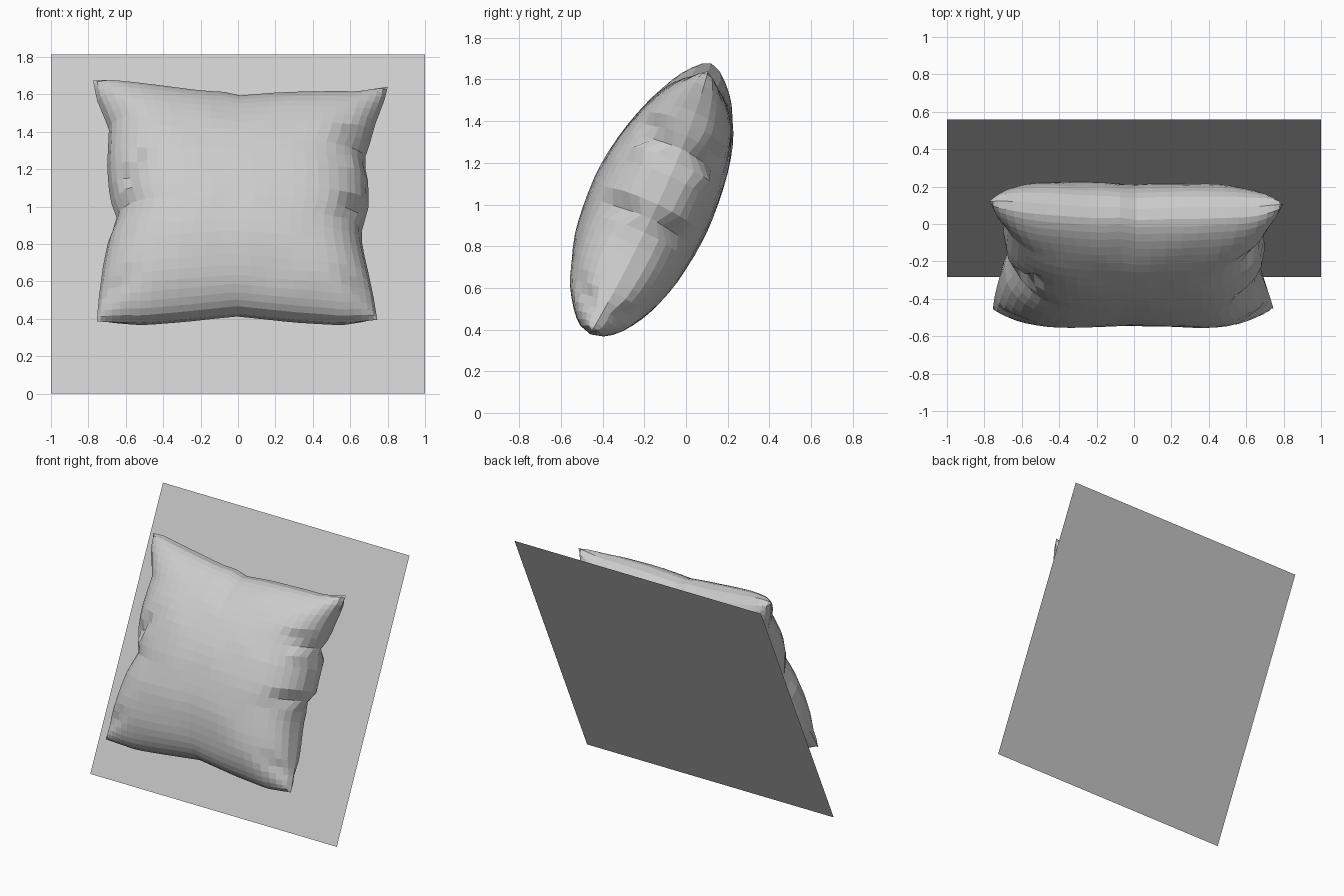
import bpy, bmesh, math
from mathutils import Vector, Matrix, noise

if "Cube" in bpy.data.objects:
    bpy.data.objects.remove(bpy.data.objects["Cube"])

TILT = Matrix.Rotation(math.radians(65.1), 4, 'X')
N = 26


def curve(points, x):
    """Piecewise-linear lookup."""
    if x <= points[0][0]:
        return points[0][1]
    for (x0, y0), (x1, y1) in zip(points, points[1:]):
        if x <= x1:
            return y0 + (y1 - y0) * (x - x0) / (x1 - x0)
    return points[-1][1]


def add_object(name, bm, matrix):
    bmesh.ops.recalc_face_normals(bm, faces=bm.faces)
    mesh = bpy.data.meshes.new(name)
    bm.to_mesh(mesh)
    bm.free()
    ob = bpy.data.objects.new(name, mesh)
    ob.matrix_world = matrix
    bpy.context.collection.objects.link(ob)
    return ob


# Seam outline: each side as offset against position along the side (-1..1)
LEFT = [(-1, -.755), (-.8, -.745), (-.5, -.72), (-.25, -.685), (-.16, -.64),
        (-.05, -.66), (.03, -.685), (.3, -.70), (.62, -.69), (.85, -.755), (1, -.775)]
RIGHT = [(-1, .745), (-.8, .725), (-.6, .70), (-.35, .665), (-.16, .66), (-.06, .70),
         (.25, .695), (.38, .67), (.48, .695), (.7, .735), (.9, .785), (1, .80)]
TOP = [(-1, .71), (-.9, .715), (-.65, .685), (-.26, .64), (-.1, .635), (-.03, .61),
       (.25, .63), (.65, .64), (.8, .64), (.9, .66), (1, .675)]
BOTTOM = [(-1, -.70), (-.67, -.71), (-.4, -.69), (0, -.655), (.4, -.69),
          (.75, -.71), (1, -.69)]

# Creases: u, v, angle, half length, half width, depth
CREASES = [(-.58, .09, 45, .12, .03, .06), (-.64, -.10, 10, .08, .03, .04),
           (.63, .30, 5, .09, .035, .07), (.63, .20, -20, .08, .03, -.03),
           (.62, -.10, 25, .10, .03, .06), (-.04, .54, 90, .12, .03, .03),
           (-.66, -.55, 40, .10, .04, .03), (.66, -.55, -30, .10, .04, .03)]


def crease_depth(u, v):
    total = 0
    for cu, cv, ang, length, width, depth in CREASES:
        c, s = math.cos(math.radians(ang)), math.sin(math.radians(ang))
        a, b = (u - cu) * c + (v - cv) * s, (v - cv) * c - (u - cu) * s
        total += depth * math.exp(-(a / length) ** 2 - (b / width) ** 2)
    return total


def cushion_point(i, j, side):
    # rows bunch up towards the seam, where the cloth curves most
    p, q = 2 * i / N - 1, 2 * j / N - 1
    s = math.sin(math.pi / 2 * p) * .75 + p * .25
    t = math.sin(math.pi / 2 * q) * .75 + q * .25
    l, r, b, k = curve(LEFT, t), curve(RIGHT, t), curve(BOTTOM, s), curve(TOP, s)
    u, v = l + (r - l) * (s + 1) / 2, b + (k - b) * (t + 1) / 2
    # boxier towards the top and bottom
    puff = max(0, 1 - t * t) ** .5 * max(0, 1 - abs(s) ** (3.7 + 2 * t * t)) ** .5
    h = .298 * puff
    if 0 < i < N and 0 < j < N:
        h += .006 * noise.noise(Vector((u * 5, v * 5, side * 3))) * min(1, puff * 2)
        h = max(.03 * min(1, puff * 4), h - crease_depth(u, v))
    # seam wanders: back at mid-sides, forward at the top corners
    seam = (1 - puff) * (.02 * max(0, t) ** 3 - .03 * (1 - t * t))
    return Vector((u, v, side * h + seam))


# Cushion: front and back skins sharing the seam
bm = bmesh.new()
grid = {}
for side in (1, -1):
    for i in range(N + 1):
        for j in range(N + 1):
            if side < 0 and (i in (0, N) or j in (0, N)):
                grid[i, j, side] = grid[i, j, 1]
            else:
                grid[i, j, side] = bm.verts.new(cushion_point(i, j, side))
    for i in range(N):
        for j in range(N):
            corners = [grid[a, b, side] for a, b in
                       ((i, j), (i + 1, j), (i + 1, j + 1), (i, j + 1))]
            bm.faces.new(corners if side > 0 else corners[::-1])
add_object("cushion", bm, Matrix.Translation((0, -.16, 1.02)) @ TILT)

# Backing panel behind the cushion: one leaning square
bm = bmesh.new()
bmesh.ops.create_grid(bm, x_segments=1, y_segments=1, size=1)
add_object("backing_panel", bm, Matrix.Translation((0, .138, .907)) @ TILT)
